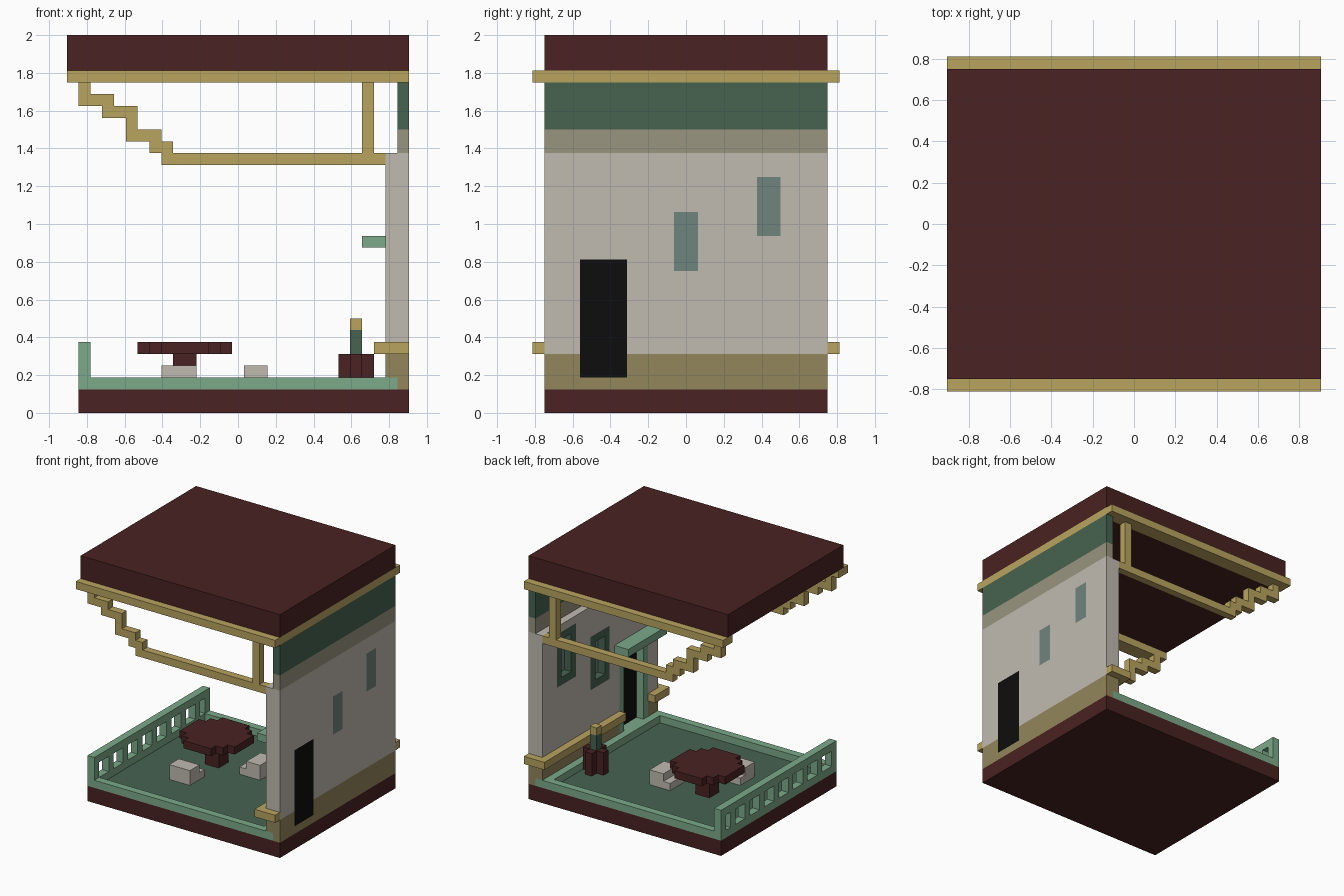
import bpy, bmesh

cube = bpy.data.objects.get("Cube")
if cube:
    bpy.data.objects.remove(cube, do_unlink=True)

U = 0.0625  # one grid step; x counts from the left edge, y from the centre, z from the ground


def pos(i, j, k):
    return (i * U - 0.90625, j * U, k * U)


def material(name, rgb):
    lin = [((c / 255 + 0.055) / 1.055) ** 2.4 if c > 10 else c / 255 / 12.92 for c in rgb]
    m = bpy.data.materials.new(name)
    m.use_nodes = True
    m.diffuse_color = (*lin, 1)
    m.node_tree.nodes["Principled BSDF"].inputs["Base Color"].default_value = (*lin, 1)
    return m


maroon = material("maroon", (74, 34, 34))
tan = material("tan wood", (186, 164, 96))
mint = material("light green", (124, 170, 138))
green = material("dark green", (71, 99, 81))
cream = material("pale plaster", (192, 186, 176))
taupe = material("taupe", (153, 149, 128))
olive = material("olive brown", (147, 134, 92))
glass = material("grey green glass", (112, 131, 125))
black = material("black", (13, 13, 13))


def finish(name, bm, mats):
    bmesh.ops.remove_doubles(bm, verts=bm.verts, dist=1e-5)
    bmesh.ops.recalc_face_normals(bm, faces=bm.faces)
    me = bpy.data.meshes.new(name)
    bm.to_mesh(me)
    bm.free()
    for m in mats:
        me.materials.append(m)
    ob = bpy.data.objects.new(name, me)
    bpy.context.collection.objects.link(ob)
    return ob


def prism(name, pts, axis, lo, hi, mat):
    """Extrude a flat outline along y or z."""
    place = (lambda a, b, t: pos(a, t, b)) if axis == "y" else (lambda a, b, t: pos(a, b, t))
    bm = bmesh.new()
    low = [bm.verts.new(place(a, b, lo)) for a, b in pts]
    high = [bm.verts.new(place(a, b, hi)) for a, b in pts]
    bm.faces.new(low)
    bm.faces.new(high[::-1])
    for n in range(len(pts)):
        m = (n + 1) % len(pts)
        bm.faces.new((low[n], high[n], high[m], low[m]))
    return finish(name, bm, [mat])


def box(name, x, y, z, mat):
    outline = [(x[0], y[0]), (x[1], y[0]), (x[1], y[1]), (x[0], y[1])]
    return prism(name, outline, "z", z[0], z[1], mat)


def spin(quarter, cx, cy):
    """Repeat a quarter outline four times around a centre."""
    pts = []
    for _ in range(4):
        pts += quarter
        quarter = [(-b, a) for a, b in quarter]
    return [(cx + a, cy + b) for a, b in pts]


def wall_layer(name, i0, i1, ys, zs, rule):
    """Slab cut into cells; rule gives each cell a material or None for a hole."""
    bm = bmesh.new()
    mats = []

    def cell(a, b):
        if 0 <= a < len(ys) - 1 and 0 <= b < len(zs) - 1:
            return rule((ys[a] + ys[a + 1]) / 2, (zs[b] + zs[b + 1]) / 2)

    for a in range(len(ys) - 1):
        for b in range(len(zs) - 1):
            mat = cell(a, b)
            if mat is None:
                continue
            if mat not in mats:
                mats.append(mat)
            y0, y1, z0, z1 = ys[a], ys[a + 1], zs[b], zs[b + 1]
            quads = [[(i, y0, z0), (i, y1, z0), (i, y1, z1), (i, y0, z1)] for i in (i0, i1)]
            edges = {(-1, 0): (y0, z0, y0, z1), (1, 0): (y1, z0, y1, z1),
                     (0, -1): (y0, z0, y1, z0), (0, 1): (y0, z1, y1, z1)}
            for (da, db), (p, q, r, s) in edges.items():
                if cell(a + da, b + db) is None:
                    quads.append([(i0, p, q), (i1, p, q), (i1, r, s), (i0, r, s)])
            for quad in quads:
                f = bm.faces.new([bm.verts.new(pos(*v)) for v in quad])
                f.material_index = mats.index(mat)
    return finish(name, bm, mats)


# Openings in the wall: y range, z range, filling, frame
openings = [((-9, -5), (3, 13), black, mint),
            ((-1, 1), (12, 17), glass, green),
            ((6, 8), (15, 20), glass, green)]


def inside(r, y, z, grow=0):
    return r[0][0] - grow < y < r[0][1] + grow and r[1][0] - grow < z < r[1][1] + grow


def outer_rule(y, z):
    for o in openings:
        if inside(o, y, z):
            return o[2]
    for top, mat in ((5, olive), (22, cream), (24, taupe)):
        if z < top:
            return mat
    return green


def inner_rule(y, z):
    for o in openings:
        if inside(o, y, z):
            return None
        if inside(o, y, z, 1):
            return o[3]
    return olive if z < 5 else cream


y_cuts, z_cuts = {-12, 12}, {3, 5, 22}
for o in openings:
    y_cuts |= {o[0][0] - 1, o[0][0], o[0][1], o[0][1] + 1}
    z_cuts |= {max(3, o[1][0] - 1), o[1][0], o[1][1], o[1][1] + 1}
wall_layer("outer_wall", 28, 29, sorted(y_cuts), sorted(z_cuts | {2, 24, 28}), outer_rule)
wall_layer("inner_wall", 27, 28, sorted(y_cuts), sorted(z_cuts), inner_rule)
box("door_canopy", (25, 27), (-11, -3), (14, 15), mint)

# Base, floor and raised rim
box("base", (1, 29), (-12, 12), (0, 2), maroon)
box("floor", (2, 26), (-11, 11), (1.95, 2.05), green)
box("rim_front", (1, 28), (-12, -11), (2, 3), mint)
box("rim_back", (1, 28), (11, 12), (2, 3), mint)
box("rim_left", (1, 2), (-11, 11), (2, 3), mint)
box("rim_right", (26, 28), (-11, 11), (2, 3), mint)

# Balcony railing
box("railing_top", (1, 2), (-12, 12), (5, 6), mint)
for n, j in enumerate([*range(-12, 12, 3), 11]):
    box(f"railing_post_{n + 1}", (1, 2), (j, j + 1), (3, 5), mint)

# Wall rail, broken at the door and wrapped round the wall ends
prism("wall_rail_back", [(26, -4), (27, -4), (27, 12), (29, 12), (29, 13), (26, 13)], "z", 5, 6, tan)
prism("wall_rail_front", [(26, -10), (27, -10), (27, -12), (29, -12), (29, -13), (26, -13)], "z", 5, 6, tan)

# Roof and its trim
box("roof", (0, 29), (-12, 12), (29, 32), maroon)
box("roof_trim_wall", (28, 29), (-11, 11), (28, 29), tan)

# Stepped beam, post and trim on the front and back
beam = [(1, 28), (1, 26), (3, 26), (3, 25), (5, 25), (5, 23), (7, 23), (7, 22), (8, 22), (8, 21),
        (27, 21), (27, 22), (9, 22), (9, 23), (8, 23), (8, 24), (6, 24), (6, 26), (4, 26), (4, 27),
        (2, 27), (2, 28)]
for side, j, trim in (("front", -12, (-13, -11)), ("back", 11, (11, 13))):
    box("roof_trim_" + side, (0, 29), trim, (28, 29), tan)
    prism("stepped_beam_" + side, beam, "y", j, j + 1, tan)
    box("beam_post_" + side, (25, 26), (j, j + 1), (22, 28), tan)

# Round table
prism("table_top", spin([(4, 2), (3, 2), (3, 3), (2, 3), (2, 4)], 10, 2), "z", 5, 6, maroon)
box("table_leg", (9, 11), (1, 3), (2, 5), maroon)

# Two chairs, each with a low seat and a raised back
box("chair_1_back", (8, 11), (-5, -3), (2, 4), cream)
box("chair_1_seat", (8, 11), (-3, -2), (2, 3), cream)
box("chair_2_back", (15, 17), (1, 4), (2, 4), cream)
box("chair_2_seat", (14, 15), (1, 4), (2, 3), cream)

# Small stand with a bottle
prism("stand", spin([(1.5, 0.5), (0.5, 0.5), (0.5, 1.5)], 24.5, 4.5), "z", 2, 5, maroon)
box("bottle", (24, 25), (4, 5), (5, 7), green)
box("bottle_cap", (24, 25), (4, 5), (7, 8), tan)
